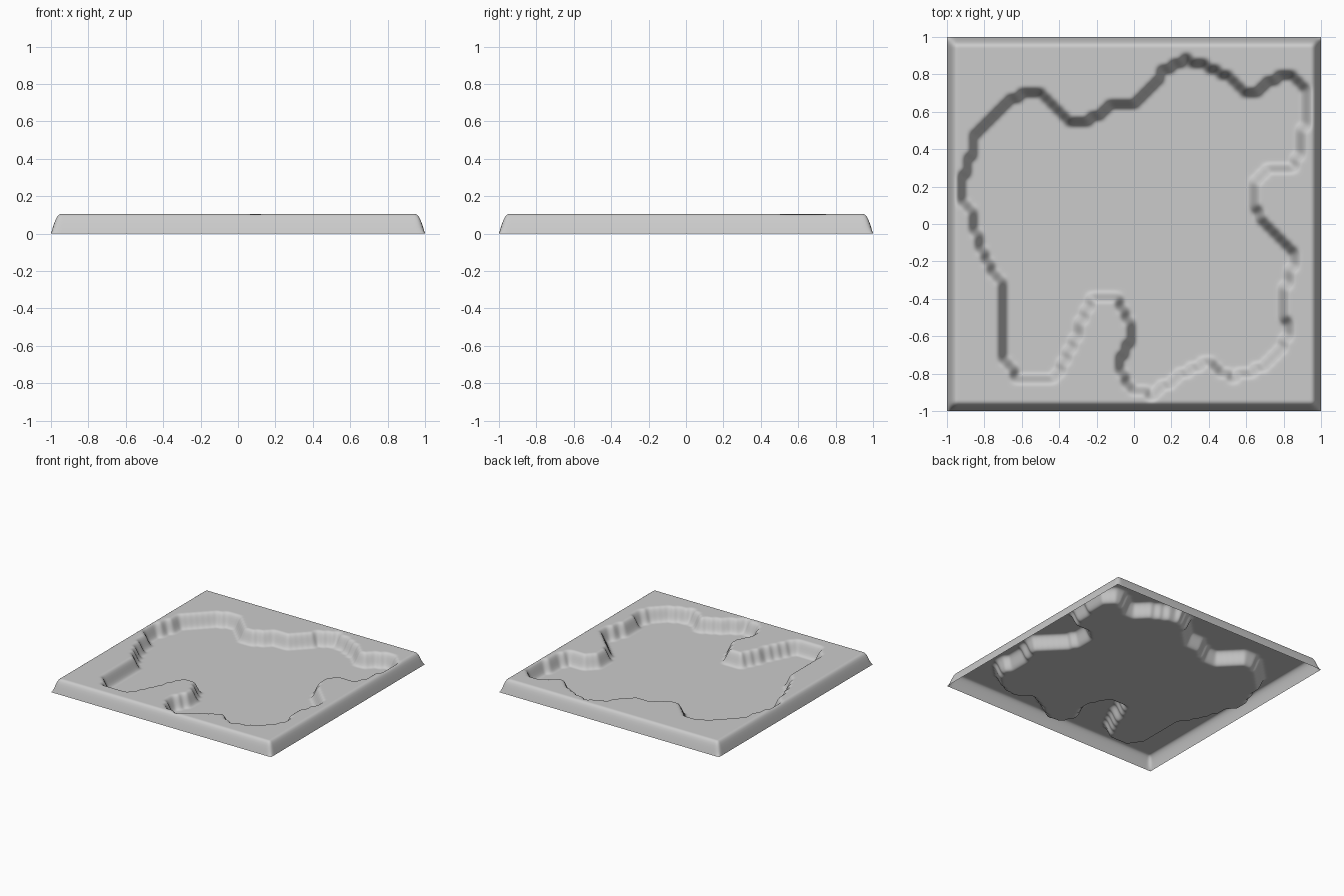
import bpy, bmesh

if "Cube" in bpy.data.objects:
    bpy.data.objects.remove(bpy.data.objects["Cube"])

N = 64            # grid cells per side
H = 0.105         # plateau height

# Shoreline of the sunken basin (plan view, anticlockwise from the left wall)
SHORE = [
    (-.71, -.30), (-.71, -.71), (-.66, -.76), (-.63, -.83), (-.43, -.83), (-.36, -.72),
    (-.30, -.58), (-.27, -.47), (-.22, -.40), (-.15, -.38), (-.08, -.41), (-.01, -.55),
    (-.01, -.63), (-.06, -.68), (-.08, -.77), (-.03, -.85), (.03, -.90), (.10, -.91),
    (.16, -.86), (.33, -.76), (.41, -.73), (.52, -.83), (.68, -.76), (.81, -.63),
    (.83, -.55), (.80, -.48), (.81, -.35), (.83, -.25), (.88, -.18), (.84, -.12),
    (.70, -.01), (.63, .13), (.63, .22), (.69, .28), (.83, .29), (.87, .33),
    (.89, .47), (.92, .55), (.92, .70), (.87, .77), (.80, .80), (.73, .77),
    (.67, .72), (.60, .71), (.46, .81), (.30, .88), (.22, .87), (.14, .80),
    (.08, .71), (.02, .65), (-.10, .64), (-.25, .56), (-.35, .56), (-.42, .61),
    (-.50, .70), (-.56, .72), (-.70, .64), (-.84, .50), (-.87, .42), (-.88, .30),
    (-.92, .25), (-.92, .14), (-.87, .08), (-.86, 0), (-.83, -.10), (-.74, -.28),
]


def in_basin(x, y):
    """Even-odd test of a point against the shoreline."""
    inside = False
    for (x1, y1), (x2, y2) in zip(SHORE, SHORE[1:] + SHORE[:1]):
        if (y1 > y) != (y2 > y) and x < x1 + (y - y1) / (y2 - y1) * (x2 - x1):
            inside = not inside
    return inside


# Terrain sheet: plateau, basin floor and skirt dropping to the ground at the edge
bm = bmesh.new()
bmesh.ops.create_grid(bm, x_segments=N, y_segments=N, size=1)
for v in bm.verts:
    x, y, _ = v.co
    edge = max(abs(x), abs(y)) > 0.999
    v.co.z = 0 if edge or in_basin(x, y) else H
for f in bm.faces:
    f.smooth = True
mesh = bpy.data.meshes.new("basin_terrain")
bm.to_mesh(mesh)
bm.free()
terrain = bpy.data.objects.new("basin_terrain", mesh)
bpy.context.collection.objects.link(terrain)

# Rounds the stepped banks and the skirt, keeping the square corners
sub = terrain.modifiers.new("round_banks", 'SUBSURF')
sub.levels = sub.render_levels = 2
sub.boundary_smooth = 'PRESERVE_CORNERS'

# Plain grey
grey = bpy.data.materials.new("plain_grey")
grey.diffuse_color = (0.6, 0.6, 0.6, 1)
grey.use_nodes = True
grey.node_tree.nodes["Principled BSDF"].inputs["Base Color"].default_value = grey.diffuse_color
mesh.materials.append(grey)
